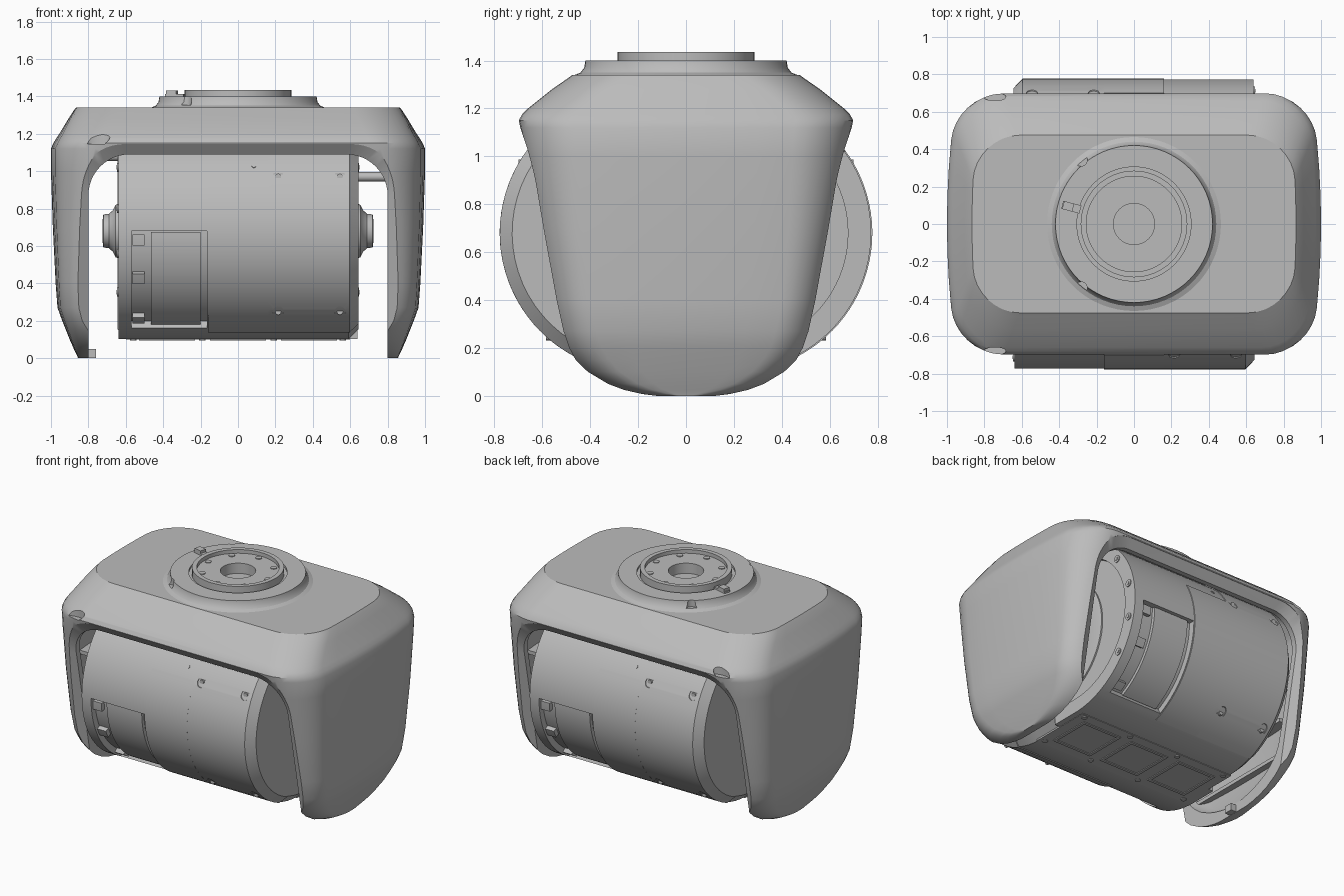
import bpy, bmesh, math
from mathutils import Matrix, Vector

if "Cube" in bpy.data.objects:
    bpy.data.objects.remove(bpy.data.objects["Cube"])

grey = bpy.data.materials.new("plain grey")
grey.use_nodes = True
grey.diffuse_color = (0.5, 0.5, 0.5, 1)
grey.node_tree.nodes["Principled BSDF"].inputs["Base Color"].default_value = (0.5, 0.5, 0.5, 1)

AXIS_Z = 0.68      # height of the drum axis
ARC_Y = 0.196      # offset of each drum arc centre
TURN = Matrix.Rotation(math.pi, 4, 'Z')


def finish(name, bm):
    bmesh.ops.recalc_face_normals(bm, faces=bm.faces)
    mesh = bpy.data.meshes.new(name)
    bm.to_mesh(mesh)
    bm.free()
    mesh.materials.append(grey)
    obj = bpy.data.objects.new(name, mesh)
    bpy.context.collection.objects.link(obj)
    return obj


def smooth(obj, angle=30):
    bpy.ops.object.select_all(action='DESELECT')
    obj.select_set(True)
    bpy.context.view_layer.objects.active = obj
    bpy.ops.object.shade_smooth_by_angle(angle=math.radians(angle))


def loft(name, rings, closed=False):
    """Skin a list of point rings; cap the ends, or join last to first."""
    bm = bmesh.new()
    rows = [[bm.verts.new(p) for p in ring] for ring in rings]
    n = len(rows[0])
    for a, b in zip(rows, rows[1:] + rows[:1] if closed else rows[1:]):
        for i in range(n):
            j = (i + 1) % n
            bm.faces.new((a[i], a[j], b[j], b[i]))
    if not closed:
        bm.faces.new(rows[0])
        bm.faces.new(rows[-1])
    return finish(name, bm)


def box(name, lo, hi):
    bm = bmesh.new()
    size = Vector(hi) - Vector(lo)
    mid = (Vector(hi) + Vector(lo)) / 2
    bmesh.ops.create_cube(bm, size=1, matrix=Matrix.Translation(mid) @ Matrix.Diagonal((*size, 1)))
    return finish(name, bm)


def rod(name, start, end, radius, sides=20, flat=1):
    start, end = Vector(start), Vector(end)
    d = end - start
    m = Matrix.Translation((start + end) / 2) @ d.to_track_quat('Z', 'Y').to_matrix().to_4x4()
    bm = bmesh.new()
    bmesh.ops.create_cone(bm, cap_ends=True, segments=sides, radius1=radius, radius2=radius,
                          depth=d.length, matrix=m @ Matrix.Diagonal((1, flat, 1, 1)))
    obj = finish(name, bm)
    smooth(obj)
    return obj


def cut(obj, cutters):
    bpy.context.view_layer.objects.active = obj
    for c in cutters:
        mod = obj.modifiers.new("cut", 'BOOLEAN')
        mod.operation, mod.solver, mod.object = 'DIFFERENCE', 'EXACT', c
        bpy.ops.object.modifier_apply(modifier=mod.name)
        bpy.data.objects.remove(c)
    smooth(obj)


def turned(obj):
    """Copy a part half a turn about the vertical axis, for the back."""
    copy = bpy.data.objects.new(obj.name.replace("front", "back"), obj.data.copy())
    copy.data.transform(TURN)
    bpy.context.collection.objects.link(copy)


# Yoke shell: stacked rounded rectangles with bowed ends
def shell_ring(z, a, b, r):
    r = min(r, b * 0.8)
    pts = []
    for sx, sy, start in ((1, 1, 0), (-1, 1, 90), (-1, -1, 180), (1, -1, 270)):
        for k in range(9):
            t = math.radians(start + k * 90 / 8)
            pts.append((sx * (a - r) + r * math.cos(t), sy * (b - r) + r * math.sin(t)))
        if sx * sy < 0:
            side = sy * (b - r)
            pts += [(sx * a, side * (1 - f / 3)) for f in range(1, 6)]
    return [(x * (1 - 0.055 * (y / 0.7) ** 2), y, z) for x, y in pts]


def corner(z):
    return .15 + .09 * min(1, max(0, (z - .5) / .6))


LEVELS = [(0, .855, .14), (.008, .858, .22), (.025, .866, .29), (.05, .878, .35), (.1, .9, .425),
          (.15, .92, .47), (.2, .94, .503), (.27, .965, .525), (.4, .975, .553), (.7, .99, .61),
          (1, 1, .668), (1.12, 1, .692), (1.15, .987, .698), (1.175, .972, .685), (1.2, .955, .66),
          (1.28, .907, .56), (1.325, .878, .495), (1.34, .866, .475)]
shell = loft("yoke_shell", [shell_ring(z, a, b, corner(z)) for z, a, b in LEVELS])
cavity = loft("cavity_cutter", [shell_ring(.05 + z * .92, a - .06, b - .08, .13) for z, a, b in LEVELS])


def arch(w, top, r):
    pts = [(w, -0.3)]
    for sx, start in ((1, 0), (-1, 90)):
        for k in range(13):
            t = math.radians(start + k * 7.5)
            pts.append((sx * (w - r) + r * math.cos(t), top - r + r * math.sin(t)))
    return pts + [(-w, -0.3)]


# Opening through the yoke, with a sloped rim front and back
tunnel = loft("tunnel_cutter", [[(x, y, z) for x, z in arch(.8, 1.09, .22)] for y in (-1, 1)])
inner, outer = arch(.79, 1.08, .22), arch(.865, 1.145, .26)
rims = [loft("rim_cutter", [[(x, s * (.424 + .2 * z), z) for x, z in inner],
                            [(x, s * (.465 + .2 * z), z) for x, z in outer],
                            [(x, s * 1.2, z) for x, z in outer]]) for s in (-1, 1)]
dimples = [rod("dimple_cutter", (-.745, s * .68, 1.145), (-.745, s * .68, 1.4), .06, 24, .35) for s in (-1, 1)]
cut(shell, [cavity, tunnel] + rims + dimples)

# Ribs and foot inside the legs
for s in (-1, 1):
    for z in (.25, .5, .75):
        box("leg_rib", (min(s * .84, s * .925), -.4, z), (max(s * .84, s * .925), .4, z + .025))
box("leg_foot", (-.84, -.03, .002), (-.76, .03, .05))


# Turned parts: a profile of (radius, height) spun about an axis
def lathe(name, profile, place, closed=False, steps=64):
    rings = []
    for r, h in profile:
        rings.append([place(r * math.cos(2 * math.pi * i / steps), r * math.sin(2 * math.pi * i / steps), h)
                      for i in range(steps)])
    obj = loft(name, rings, closed)
    smooth(obj)
    return obj


upright = lambda x, y, h: (x, y, h)
collar = lathe("top_collar", [(.47, 1.31), (.465, 1.34), (.44, 1.35), (.425, 1.37), (.42, 1.4), (.305, 1.4),
                              (.305, 1.385), (.285, 1.385), (.285, 1.435), (.255, 1.435), (.255, 1.41),
                              (.11, 1.41), (.11, 1.31)], upright, True)
cut(collar, [rod("dimple_cutter", (-.285, s * .345, 1.355), (-.285, s * .345, 1.5), .036) for s in (-1, 1)])
for k in range(8):
    t = k * math.pi / 4
    c = (.225 * math.cos(t), .225 * math.sin(t))
    rod("collar_screw", (*c, 1.405), (*c, 1.415), .02, 16)
for name, x0, x1, top in (("collar_latch", -.05, .05, 1.412), ("latch_knob", -.045, .01, 1.43)):
    part = box(name, (x0, -.022, 1.395), (x1, .022, top))
    part.matrix_world = Matrix.Translation((-.335, .09, 0)) @ Matrix.Rotation(-.26, 4, 'Z')


# Drum: the front half is built, then turned for the back
def on_arc(x, r, deg):
    t = math.radians(deg)
    return (x, -ARC_Y - r * math.cos(t), AXIS_Z + r * math.sin(t))


def span(a0, a1, n=28):
    return [a0 + (a1 - a0) * i / n for i in range(n + 1)]


def half_drum(name, sections, back=0):
    return loft(name, [[(x, back, AXIS_Z - r)] + [on_arc(x, r, d) for d in span(-90, 90, 48)] +
                       [(x, back, AXIS_Z + r)] for x, r in sections])


def band(name, sections, r_in, a0, a1):
    obj = loft(name, [[on_arc(x, r, d) for d in span(a0, a1)] +
                      [on_arc(x, r_in, d) for d in reversed(span(a0, a1))] for x, r in sections])
    smooth(obj)
    return obj


core = half_drum("front_drum_half", [(-.64, .577), (.592, .577), (.645, .525)])
cut(core, [band("window_cutter", [(-.57, .7), (-.165, .7)], .535, -64, 0),
           half_drum("end_cutter", [(-.7, .48), (-.605, .48)], .05)])
cover = band("front_cover", [(.16, .582), (.595, .582), (.645, .53)], .51, -69, 90)
half = [core, cover]
half.append(band("front_cover_step", [(-.16, .582), (.16, .582)], .55, -69, 30))
half.append(band("front_window_sleeve", [(-.465, .558), (-.2, .558)], .52, -63.5, -.5))
for a in (-58, -27, -5):
    half.append(band("front_window_clip", [(-.565, .565), (-.5, .565)], .53, a - 3, a + 3))
pockets = []
for x in (.215, .545):
    for a in (30, -48):
        spot = Vector(on_arc(x, .582, a))
        out = Vector((0, -1, 0))
        pockets.append(rod("pocket_cutter", spot - out * .012, spot + out * .2, .03))
        half.append(rod("front_cover_screw", spot - out * .06, spot - out * .001, .016, 12))
cut(cover, pockets)
half.append(rod("front_panel_screw", on_arc(.085, .57, 37), on_arc(.085, .581, 37), .012, 12))
for a in (-38, -13, 13, 40):
    spot = on_arc(0, .53, a)[1:]
    half.append(rod("front_end_screw", (-.63, *spot), (-.646, *spot), .024, 16))
    half.append(rod("front_end_screw_centre", (-.63, *spot), (-.65, *spot), .012, 6))
for part in half:
    turned(part)

# Drum end plates, pivots and cable rods
for s in (-1, 1):
    along = lambda y, z, h, s=s: (s * h, y, AXIS_Z + z)
    lathe("end_plate", [(.42, .59), (.42, .615), (.4, .622), (.3, .622)], along)
    lathe("pivot", [(.15, .61), (.14, .655), (.11, .67), (.092, .69), (.088, .72), (.05, .725), (.05, .71)], along)
    for k in range(10):
        t = k * math.pi / 5
        y, z = .27 * math.cos(t), AXIS_Z + .27 * math.sin(t)
        rod("end_plate_screw", (s * .61, y, z), (s * .632, y, z), .025, 14)
    z, reach = (.97, .86) if s > 0 else (1.08, .72)
    rod("cable_rod", (s * .6, -s * .12, z), (s * reach, -s * .12, z), .025)

# Base panel with three framed plates
box("base_panel", (-.6, -.22, .1), (.6, .22, .14))
for x in (-.38, 0, .38):
    for s in (-1, 1):
        box("plate_frame_side", (x + s * .14 - .01, -.15, .095), (x + s * .14 + .01, .15, .102))
        box("plate_frame_end", (x - .15, s * .14 - .01, .095), (x + .15, s * .14 + .01, .102))
for x in (-.56, -.19, .19, .56):
    for y in (-.19, .19):
        rod("base_screw", (x, y, .105), (x, y, .095), .018, 14)
